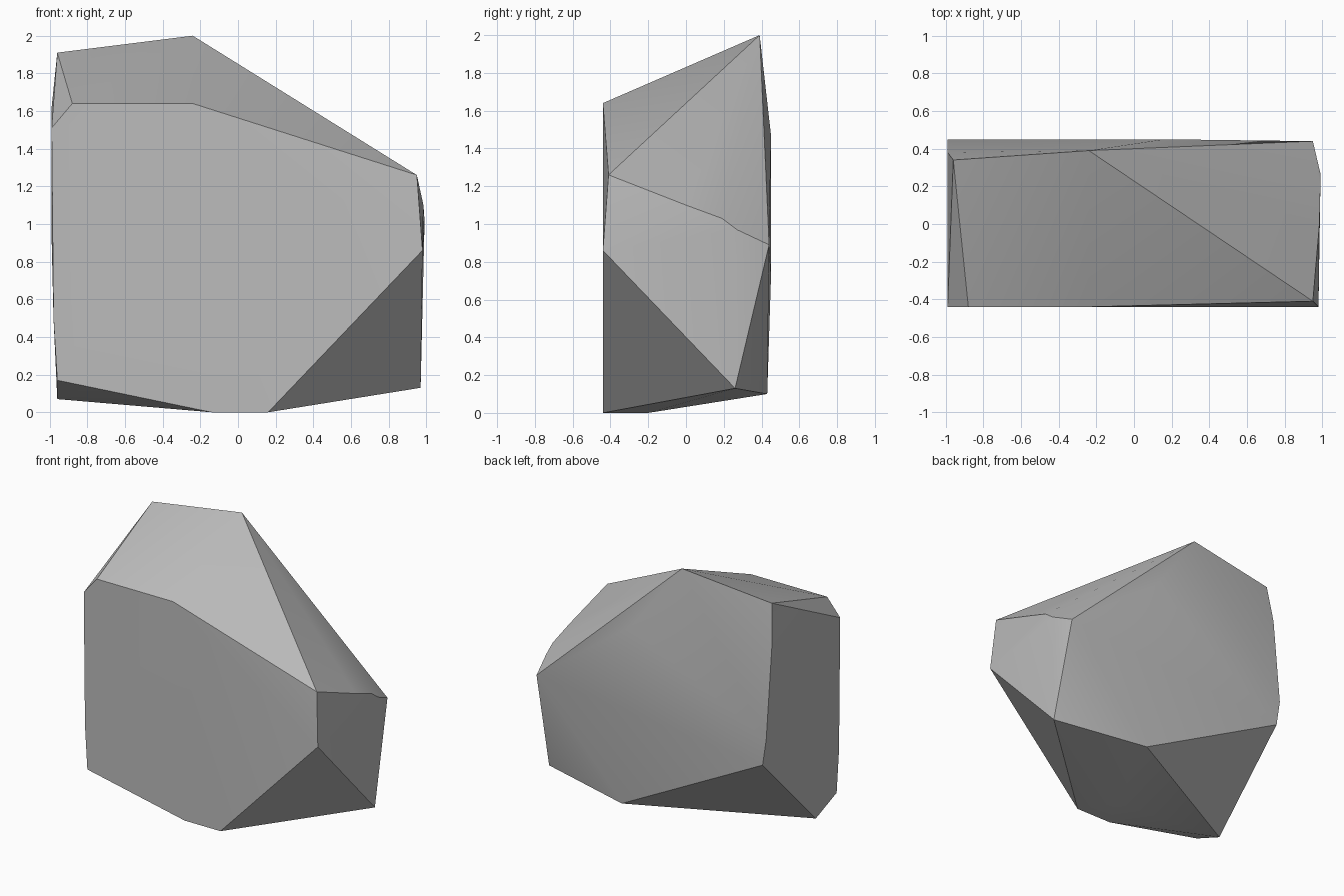
import bpy
import bmesh
import math

default_cube = bpy.data.objects.get("Cube")
if default_cube:
    bpy.data.objects.remove(default_cube, do_unlink=True)


def make_material(name, colour):
    material = bpy.data.materials.new(name)
    material.use_nodes = True
    material.diffuse_color = colour
    shader = material.node_tree.nodes["Principled BSDF"]
    shader.inputs["Base Color"].default_value = colour
    shader.inputs["Roughness"].default_value = 0.9
    return material


def make_hull(name, corners, material):
    """Wrap a tight convex skin around the given corner points."""
    mesh = bpy.data.meshes.new(name)
    bm = bmesh.new()
    for corner in corners:
        bm.verts.new(corner)
    bmesh.ops.convex_hull(bm, input=bm.verts[:])
    loose = [v for v in bm.verts if not v.link_faces]
    bmesh.ops.delete(bm, geom=loose, context="VERTS")
    bmesh.ops.recalc_face_normals(bm, faces=bm.faces[:])
    bm.to_mesh(mesh)
    bm.free()
    mesh.materials.append(material)
    obj = bpy.data.objects.new(name, mesh)
    bpy.context.collection.objects.link(obj)
    return obj


# Flat front slab: outline as (x, z) at one depth
front_y = -.44
front_outline = [(-.88, 1.64), (-.24, 1.64), (.98, .86), (.16, 0), (-.14, 0),
                 (-.96, .17), (-.98, .5), (-.99, 1.51)]
corners = [(x, front_y, z) for x, z in front_outline]

# Sloping crest
corners += [(-.24, .39, 2), (-.96, .34, 1.91)]

# Right shoulder and side
corners += [(.95, -.41, 1.26), (.985, 0, 1.1), (.99, .19, 1.03),
            (.99, .27, .97), (.95, .44, .89), (.97, .26, .13)]

# Back and left side
corners += [(.16, .45, 1.47), (.24, .43, .1), (-.96, .45, .72),
            (-.99, .45, .92), (-.99, .38, 1.62)]

# Underside
corners += [(-.96, -.19, .07), (0, -.2, 0)]

stone = make_material("stone grey", (.5, .5, .5, 1))
rock = make_hull("rock", corners, stone)

# Soften only the shallow facets, keep the chiselled edges sharp
bpy.ops.object.select_all(action="DESELECT")
rock.select_set(True)
bpy.context.view_layer.objects.active = rock
bpy.ops.object.shade_smooth_by_angle(angle=math.radians(30))
